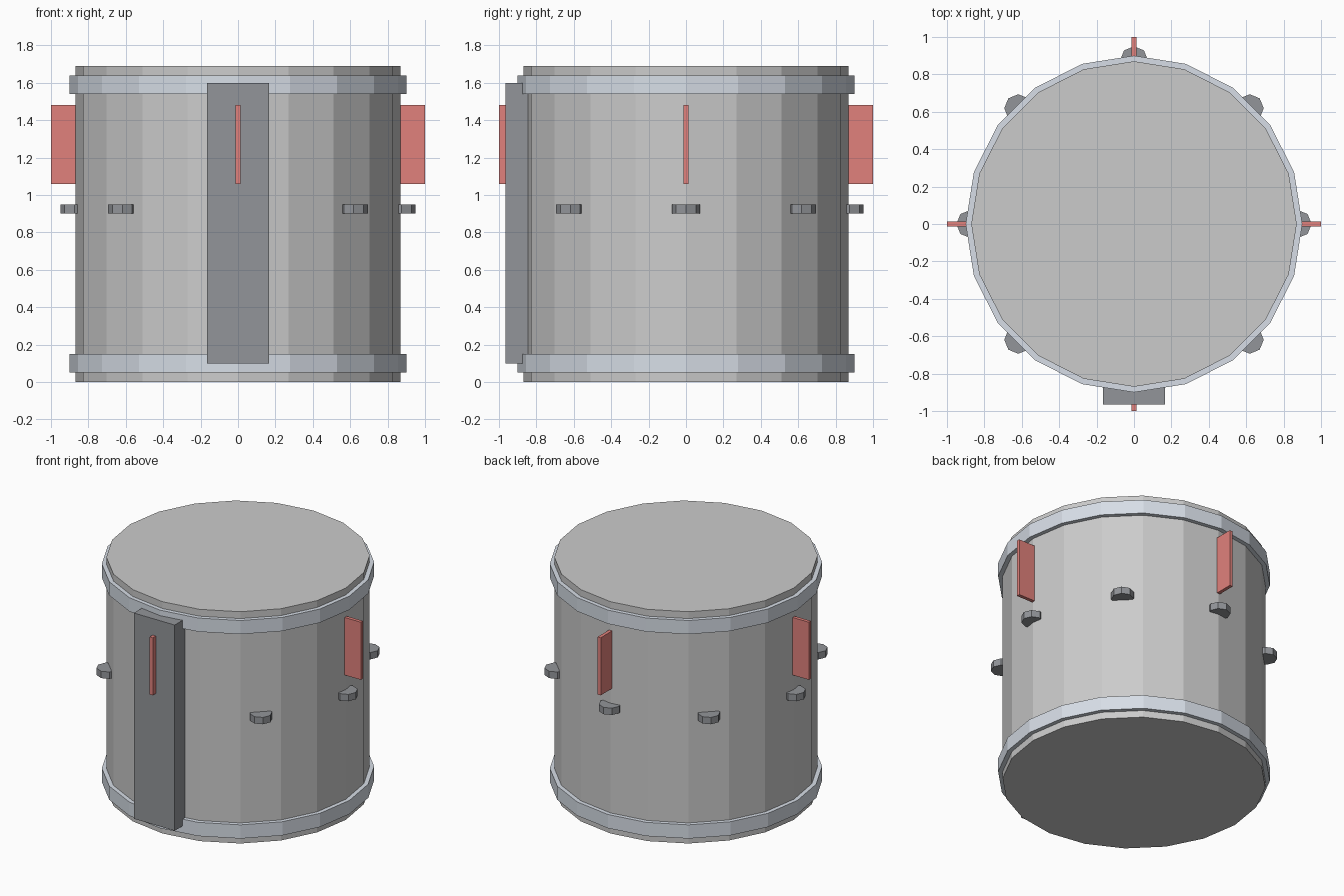
import bpy
from math import sin, cos, pi

if "Cube" in bpy.data.objects:
    bpy.data.objects.remove(bpy.data.objects["Cube"])


def material(name, rgb):
    m = bpy.data.materials.new(name)
    m.diffuse_color = (*rgb, 1)
    m.use_nodes = True
    m.node_tree.nodes["Principled BSDF"].inputs["Base Color"].default_value = m.diffuse_color
    return m


red = material("red", (0.75, 0.22, 0.2))
steel = material("light_steel", (0.68, 0.73, 0.8))
dark = material("dark_grey", (0.29, 0.3, 0.32))


def finish(name, mat):
    o = bpy.context.object
    o.name = name
    if mat:
        o.data.materials.append(mat)
    return o


def cylinder(name, sides, r, x, y, z0, z1, mat=None):
    bpy.ops.mesh.primitive_cylinder_add(vertices=sides, radius=r, depth=z1 - z0,
                                        location=(x, y, (z0 + z1) / 2))
    return finish(name, mat)


def box(name, size, loc, mat, angle=0):
    bpy.ops.mesh.primitive_cube_add(size=1, location=loc, rotation=(0, 0, angle))
    o = finish(name, mat)
    o.scale = size
    return o


# Drum body and its two hoops
cylinder("tank_body", 20, 0.87, 0, 0, 0, 1.69)
cylinder("lower_hoop", 20, 0.90, 0, 0, 0.05, 0.15, steel)
cylinder("upper_hoop", 20, 0.90, 0, 0, 1.54, 1.64, steel)

# Front panel
box("front_panel", (0.33, 0.165, 1.5), (0, -0.8825, 0.85), dark)

# Four red fins
for i in range(4):
    a = i * pi / 2
    box(f"fin_{i}", (0.2, 0.025, 0.42), (0.9 * cos(a), 0.9 * sin(a), 1.27), red, a)

# Octagonal pegs around the waist, the front one sits behind the panel
for i in range(8):
    a = i * pi / 4
    cylinder(f"peg_{i}", 8, 0.075, 0.875 * cos(a), 0.875 * sin(a), 0.9, 0.95, dark)
